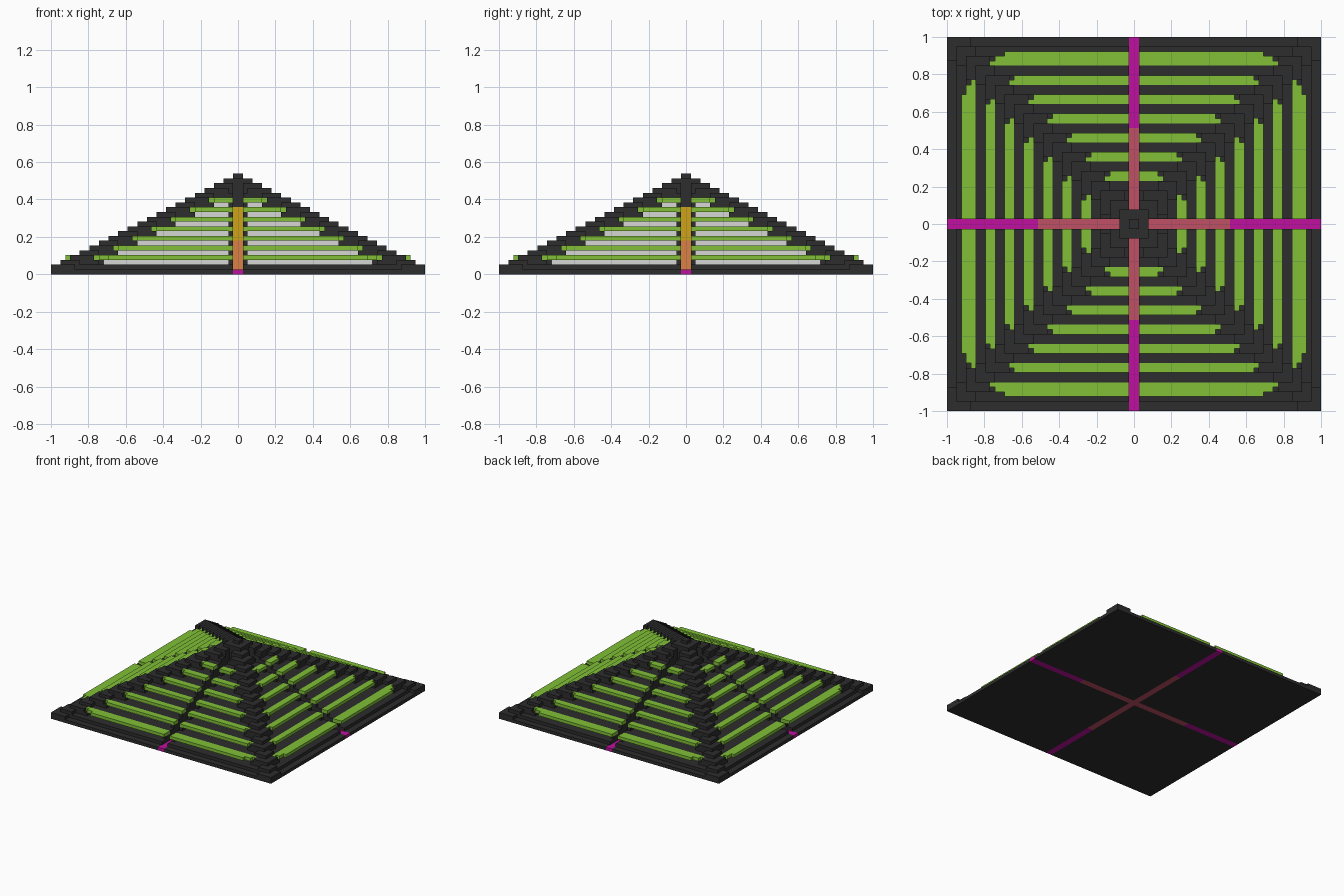
import bpy, bmesh
from math import pi
from mathutils import Matrix, Vector

if "Cube" in bpy.data.objects:
    bpy.data.objects.remove(bpy.data.objects["Cube"])

C = 2 / 39      # one block
H = C / 2       # one slab height


def material(name, r, g, b):
    m = bpy.data.materials.new(name)
    m.use_nodes = True
    m.diffuse_color = (r, g, b, 1)
    node = m.node_tree.nodes["Principled BSDF"]
    node.inputs["Base Color"].default_value = (r, g, b, 1)
    node.inputs["Roughness"].default_value = 0.9
    return m


charcoal = material("charcoal", .026, .026, .026)
lime = material("lime green", .22, .53, .038)
pale = material("pale grey", .68, .68, .66)
magenta = material("magenta", .52, .005, .34)
rose = material("rose red", .52, .08, .13)
orange = material("orange", .70, .22, .06)
gold = material("gold", .62, .36, .01)


def box(bm, x0, x1, y0, y1, z0, z1):
    """Axis-aligned box; x and y in blocks, z in slab heights."""
    size = Vector(((x1 - x0) * C, (y1 - y0) * C, (z1 - z0) * H))
    mid = Vector(((x0 + x1) * C / 2, (y0 + y1) * C / 2, (z0 + z1) * H / 2))
    bmesh.ops.create_cube(bm, size=1, matrix=Matrix.Translation(mid) @ Matrix.Diagonal(size).to_4x4())


def part(name, mat, build, turns=1):
    """Build a mesh once, then repeat it around the vertical axis."""
    bm = bmesh.new()
    build(bm)
    source = bm.verts[:] + bm.edges[:] + bm.faces[:]
    for i in range(1, turns):
        copy = bmesh.ops.duplicate(bm, geom=source)["geom"]
        verts = [v for v in copy if isinstance(v, bmesh.types.BMVert)]
        bmesh.ops.rotate(bm, verts=verts, cent=(0, 0, 0), matrix=Matrix.Rotation(i * pi / 2, 3, 'Z'))
    me = bpy.data.meshes.new(name)
    bm.to_mesh(me)
    bm.free()
    me.materials.append(mat)
    bpy.context.collection.objects.link(bpy.data.objects.new(name, me))


BARS = range(5, 18, 2)


# Stepped quarters, kept apart by a narrow slot on each axis
def terraces(bm):
    box(bm, .5, 19.5, .5, 19.5, 0, 1)
    for k in range(18, 3, -2):
        box(bm, .5, k + .5, .5, k + .5, max(18 - k, 1), 20 - k)
    for k in (3, 2):
        box(bm, .5, k + .5, .5, k + .5, 19 - k, 20 - k)


# Raised corner ridges
def ridges(bm):
    for j in range(19, 1, -1):
        start = j - (2 if j % 2 else 1.5)
        box(bm, start, j + .5, start, j + .5, 19 - j, 21 - j)
    for k in BARS:
        box(bm, k - 2.5, k + .5, k - 2.5, k + .5, 19 - k, 20 - k)


# Small posts beside the slots, under the slab ends
def jambs(bm):
    for k in BARS:
        for a, b in ((.5, 1), (-1, -.5)):
            box(bm, a, b, -k - .5, -k + .5, 19 - k, 20 - k)


# Overhanging slabs with stepped ends
def slabs(bm):
    for k in BARS:
        strips = [(k - .5, k, k - 2), (k, k + .5, k - 2.5)]
        if k == 17:
            strips.append((k + .5, k + 1, k - 3.5))
        for y0, y1, half in strips:
            for a, b in ((.5, half), (-half, -.5)):
                box(bm, a, b, -y1, -y0, 20 - k, 21 - k)


# Pale risers recessed below the slabs
def risers(bm):
    for k in BARS:
        half = 14 if k == 17 else k - 2.5
        for a, b in ((1, half), (-half, -1)):
            box(bm, a, b, -k + .4, -k + .5, 19 - k, 20 - k)
            box(bm, a, b, -k + .36, -k + .42, 19 - k, 20 - k)


def cap(bm):
    box(bm, -1.5, 1.5, -1.5, 1.5, 14, 20)
    box(bm, -.5, .5, -.5, .5, 20, 21)


# Cross-shaped centre post, as wide as the slots
def post(z0, z1):
    def build(bm):
        box(bm, -.5, .5, -1.5, 1.5, z0, z1)
        box(bm, -1.5, -.5, -.5, .5, z0, z1)
        box(bm, .5, 1.5, -.5, .5, z0, z1)
    return build


def inner_floor(bm):
    box(bm, -.5, .5, -10, 10, 0, 1)
    box(bm, -10, -.5, -.5, .5, 0, 1)
    box(bm, .5, 10, -.5, .5, 0, 1)


# Move the risers just proud of the dark steps
def proud_risers(bm):
    risers(bm)
    bmesh.ops.translate(bm, verts=bm.verts[:], vec=(0, -C * .08, 0))


part("terraces", charcoal, terraces, 4)
part("corner_ridges", charcoal, ridges, 4)
part("slot_jambs", charcoal, jambs, 4)
part("overhanging_slabs", lime, slabs, 4)
part("recessed_risers", pale, proud_risers, 4)
part("apex_cap", charcoal, cap)
part("post_lower", orange, post(1, 7))
part("post_upper", gold, post(7, 14))
part("floor_strip_inner", rose, inner_floor)
part("floor_strip_outer", magenta, lambda bm: box(bm, -.5, .5, -19.5, -10, 0, 1), 4)
